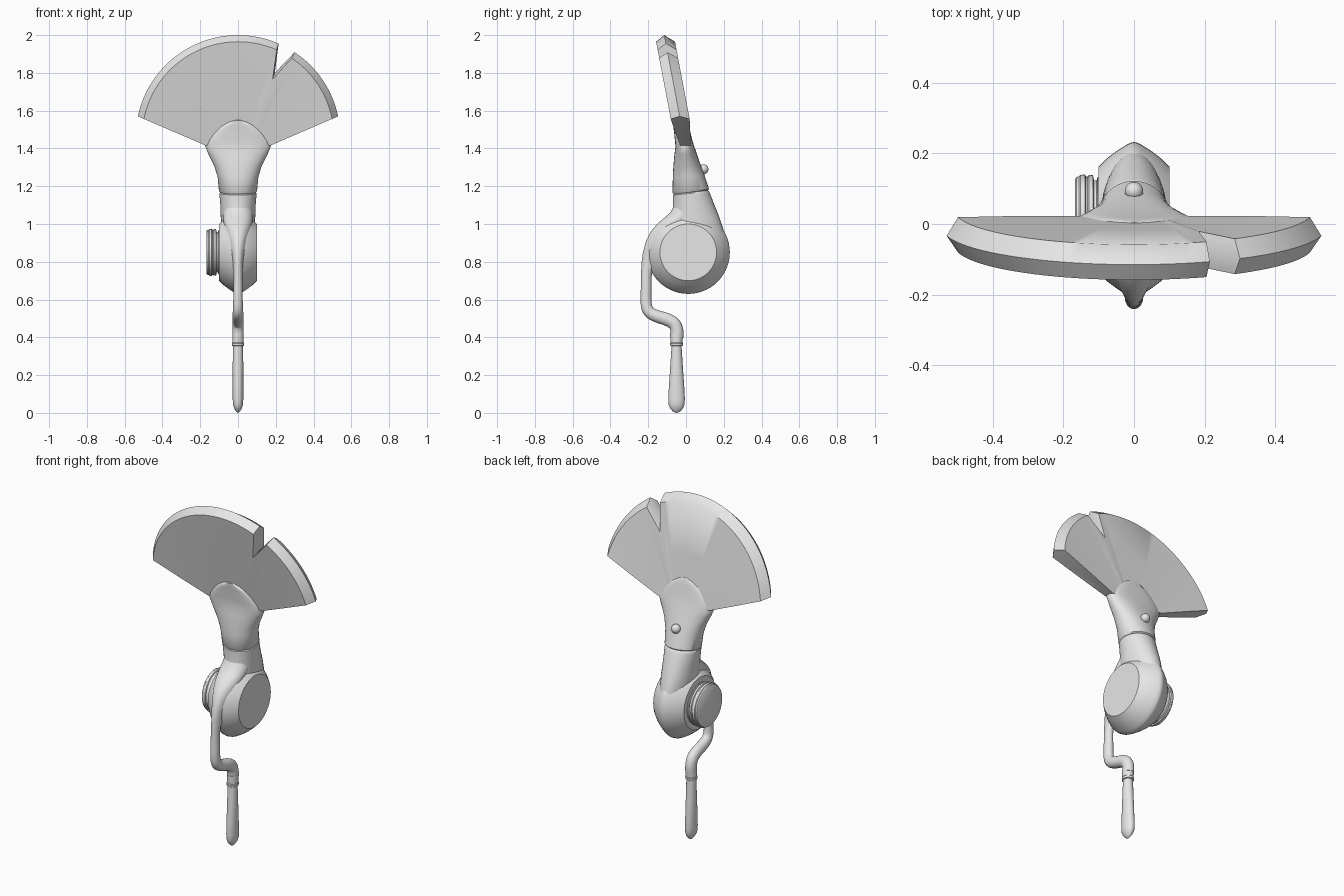
import bpy, bmesh, math
from mathutils import Vector

if "Cube" in bpy.data.objects:
    bpy.data.objects.remove(bpy.data.objects["Cube"])

grey = bpy.data.materials.new("plain_grey")
grey.diffuse_color = (0.8, 0.8, 0.8, 1)
grey.use_nodes = True
grey.node_tree.nodes["Principled BSDF"].inputs["Base Color"].default_value = grey.diffuse_color


def finish(name, bm, angle=35):
    bmesh.ops.recalc_face_normals(bm, faces=bm.faces)
    me = bpy.data.meshes.new(name)
    bm.to_mesh(me)
    bm.free()
    ob = bpy.data.objects.new(name, me)
    bpy.context.collection.objects.link(ob)
    me.materials.append(grey)
    bpy.ops.object.select_all(action='DESELECT')
    ob.select_set(True)
    bpy.context.view_layer.objects.active = ob
    bpy.ops.object.shade_smooth_by_angle(angle=math.radians(angle))
    return ob


def skin(name, rings, angle=35):
    """Join closed rings of points into a capped tube."""
    bm = bmesh.new()
    rows = [[bm.verts.new(p) for p in r] for r in rings]
    n = len(rows[0])
    for a, b in zip(rows, rows[1:]):
        for i in range(n):
            bm.faces.new((a[i], a[(i + 1) % n], b[(i + 1) % n], b[i]))
    bm.faces.new(rows[0])
    bm.faces.new(rows[-1])
    return finish(name, bm, angle)


def spow(v, e):
    return math.copysign(abs(v) ** e, v)


def loft(name, sections, n=40, tilt=0.0, angle=35):
    """Sections are (z, half width, y front, y back, squareness)."""
    rings = []
    for z, rx, y0, y1, sq in sections:
        ring = []
        for i in range(n):
            t = 2 * math.pi * i / n
            y = (y0 + y1) / 2 + (y1 - y0) / 2 * spow(math.sin(t), 2 / sq)
            ring.append((rx * spow(math.cos(t), 2 / sq), y, z + tilt * y))
        rings.append(ring)
    return skin(name, rings, angle)


def lathe_x(name, profile, cy, cz, n=56, angle=35):
    """Revolve (x, radius) pairs about an axis along x."""
    return skin(name, [[(x, cy + r * math.cos(2 * math.pi * i / n),
                         cz + r * math.sin(2 * math.pi * i / n)) for i in range(n)]
                       for x, r in profile], angle)


# Fan blade: wedge-thick sector with a pointed rim and one notch
CZ, R = 1.458, 0.542
a0 = math.atan2(1.57 - CZ, 0.53)


def arc(t0, t1, n):
    return [Vector((R * math.cos(t0 + (t1 - t0) * i / n),
                    CZ + R * math.sin(t0 + (t1 - t0) * i / n))) for i in range(n + 1)]


outer = (arc(math.pi - a0, math.acos(0.215 / R), 30) + [Vector((0.195, 1.80))]
         + arc(math.acos(0.30 / R), a0, 14))
bm = bmesh.new()
columns = []
for k, o in enumerate(outer):
    f = k / (len(outer) - 1)
    inner = Vector((-0.17 + 0.34 * f, 1.415))
    rim = o + (inner - o).normalized() * 0.035
    mid = inner.lerp(rim, 0.5)
    loop = [(inner, -0.027), (mid, -0.04), (rim, -0.05), (o, 0.0),
            (rim, 0.05), (mid, 0.04), (inner, 0.027)]
    columns.append([bm.verts.new((p.x, -0.02 - 0.19 * (p.y - 1.5) + d, p.y)) for p, d in loop])
for a, b in zip(columns, columns[1:]):
    for i in range(7):
        j = (i + 1) % 7
        bm.faces.new((a[i], a[j], b[j], b[i]))
bm.faces.new(columns[0])
bm.faces.new(columns[-1])
finish("fan_blade", bm, 50)

# Socket holding the blade
loft("blade_socket", [
    (1.165, 0.094, -0.066, 0.115, 2), (1.172, 0.101, -0.071, 0.122, 2),
    (1.25, 0.108, -0.070, 0.098, 2.1), (1.31, 0.127, -0.067, 0.076, 2.2),
    (1.37, 0.157, -0.062, 0.056, 2.3), (1.415, 0.175, -0.056, 0.041, 2.6),
    (1.45, 0.160, -0.059, 0.031, 3), (1.49, 0.130, -0.063, 0.022, 3.5),
    (1.52, 0.098, -0.067, 0.015, 4), (1.545, 0.055, -0.071, 0.009, 4),
    (1.556, 0.015, -0.072, 0.005, 4)], tilt=0.1, angle=45)

# Bolt on the back of the socket
bm = bmesh.new()
bmesh.ops.create_uvsphere(bm, u_segments=20, v_segments=12, radius=0.026)
bmesh.ops.translate(bm, verts=bm.verts, vec=(0, 0.093, 1.29))
finish("socket_bolt", bm)

# Body: neck, round gear case and front ridge
loft("body_neck", [
    (0.72, 0.03, -0.12, 0.17, 2), (0.80, 0.055, -0.12, 0.205, 2),
    (0.88, 0.075, -0.11, 0.213, 2), (0.95, 0.086, -0.10, 0.198, 2),
    (1.02, 0.091, -0.080, 0.176, 2), (1.09, 0.093, -0.070, 0.149, 2),
    (1.15, 0.098, -0.069, 0.127, 2), (1.16, 0.098, -0.069, 0.122, 2),
    (1.167, 0.092, -0.062, 0.115, 2)], tilt=0.1)
half = [(0.1, 0.002), (0.1, 0.15), (0.075, 0.175), (0.05, 0.194), (0.025, 0.210), (0.01, 0.218)]
lathe_x("gear_case", half + [(0, 0.22)] + [(-x, r) for x, r in reversed(half)], 0.012, 0.85)
loft("front_ridge", [
    (0.70, 0.022, -0.236, -0.186, 2), (0.76, 0.024, -0.236, -0.175, 2),
    (0.80, 0.028, -0.235, -0.12, 2), (0.85, 0.038, -0.228, -0.08, 2),
    (0.91, 0.052, -0.212, -0.04, 2), (0.96, 0.066, -0.187, 0.0, 2),
    (1.00, 0.075, -0.153, 0.03, 2), (1.03, 0.078, -0.118, 0.05, 2),
    (1.06, 0.078, -0.083, 0.06, 2), (1.10, 0.070, -0.062, 0.06, 2)], angle=60)

# Ridged dial on the left side
lathe_x("side_dial", [
    (-0.08, 0.118), (-0.103, 0.118), (-0.106, 0.108), (-0.113, 0.108), (-0.116, 0.123),
    (-0.128, 0.124), (-0.131, 0.119), (-0.136, 0.119), (-0.139, 0.125), (-0.152, 0.124),
    (-0.155, 0.120), (-0.163, 0.118), (-0.167, 0.112), (-0.167, 0.002)], 0.015, 0.85)

# Bent crank arm, swept in the x = 0 plane
ctrl = [Vector(p) for p in ((-0.211, 0.76), (-0.211, 0.68), (-0.211, 0.58), (-0.195, 0.535),
                            (-0.155, 0.512), (-0.10, 0.494), (-0.062, 0.471), (-0.048, 0.435),
                            (-0.048, 0.40))]
path = []
for i in range(len(ctrl) - 1):
    p0, p1, p2, p3 = (ctrl[max(0, min(len(ctrl) - 1, i + d))] for d in (-1, 0, 1, 2))
    for s in range(4):
        t = s / 4
        path.append(0.5 * (2 * p1 + (p2 - p0) * t + (2 * p0 - 5 * p1 + 4 * p2 - p3) * t * t
                           + (3 * p1 - p0 - 3 * p2 + p3) * t ** 3))
path.append(ctrl[-1])
rings = []
for i, p in enumerate(path):
    d = (path[min(i + 1, len(path) - 1)] - path[max(i - 1, 0)]).normalized()
    r = 0.026 + 0.008 * min(1, i / 20)
    rx = 0.021 + 0.009 * min(1, i / 16)
    rings.append([(rx * math.cos(2 * math.pi * k / 20),
                   p.x + d.y * r * math.sin(2 * math.pi * k / 20),
                   p.y - d.x * r * math.sin(2 * math.pi * k / 20)) for k in range(20)])
skin("crank_arm", rings, 50)


def turned(name, rows, cy=-0.05):
    loft(name, [(z, rx, cy - ry, cy + ry, 2) for z, rx, ry in rows], 24)


# Collar and grip of the crank handle
turned("handle_collar", [(0.353, 0.027, 0.028), (0.356, 0.032, 0.033), (0.368, 0.033, 0.034),
                         (0.372, 0.030, 0.031), (0.41, 0.030, 0.034), (0.420, 0.029, 0.034)])
turned("handle_grip", [(0, 0.003, 0.004), (0.008, 0.010, 0.020), (0.025, 0.021, 0.035),
                       (0.045, 0.027, 0.042), (0.075, 0.028, 0.044), (0.15, 0.028, 0.040),
                       (0.25, 0.028, 0.033), (0.36, 0.027, 0.026)])
